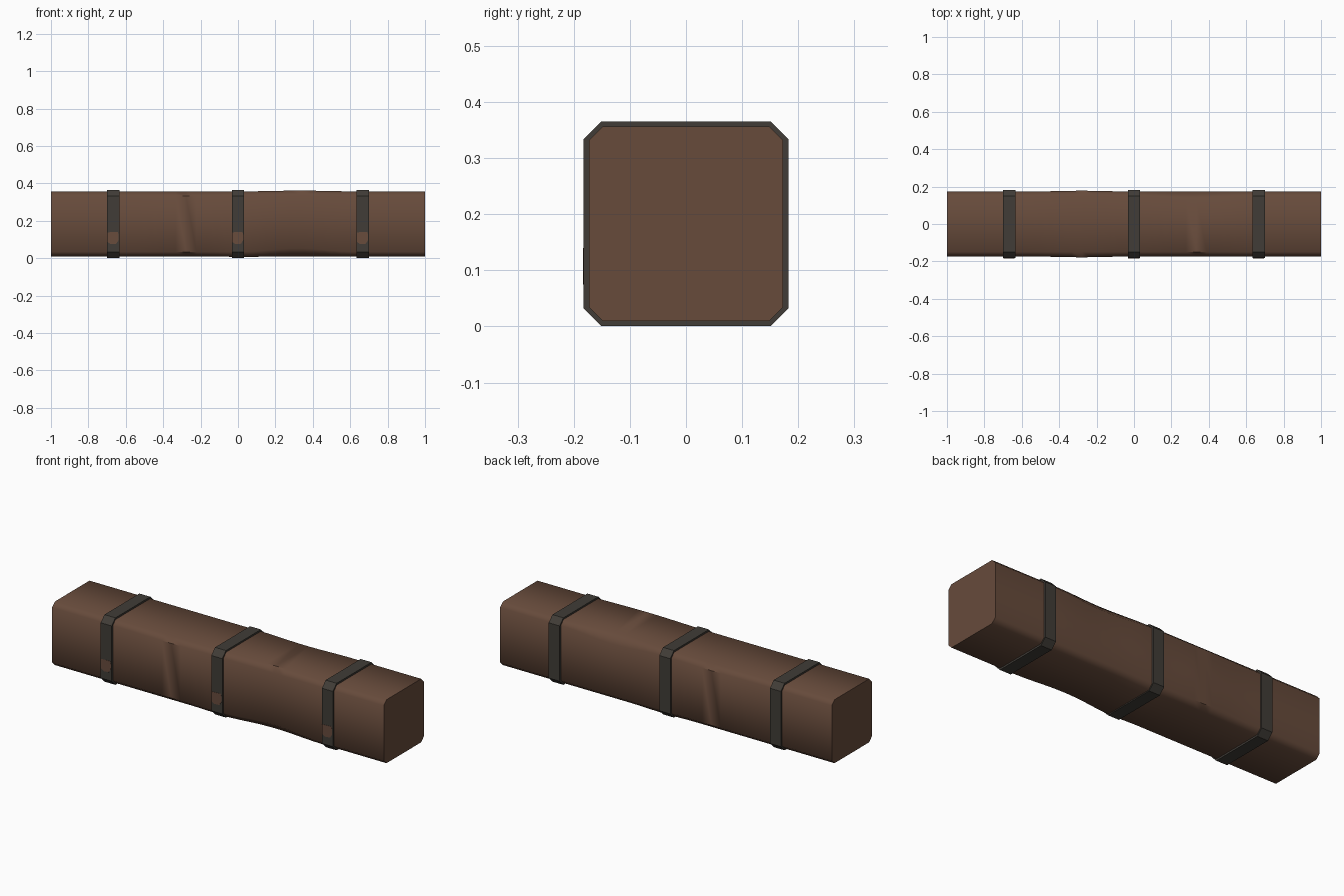
import bpy, bmesh, math

if "Cube" in bpy.data.objects:
    bpy.data.objects.remove(bpy.data.objects["Cube"])

CZ = 0.183  # height of the beam axis


def material(name, rgb):
    m = bpy.data.materials.new(name)
    m.diffuse_color = (*rgb, 1)
    m.use_nodes = True
    m.node_tree.nodes["Principled BSDF"].inputs["Base Color"].default_value = m.diffuse_color
    return m


wood = material("brown wood", (0.135, 0.070, 0.044))
iron = material("dark iron", (0.052, 0.046, 0.038))
rust = material("rust brown", (0.140, 0.072, 0.046))


def finish(bm, name, mat):
    bmesh.ops.recalc_face_normals(bm, faces=bm.faces[:])
    me = bpy.data.meshes.new(name)
    bm.to_mesh(me)
    bm.free()
    me.materials.append(mat)
    ob = bpy.data.objects.new(name, me)
    bpy.context.collection.objects.link(ob)
    return ob


def octagon(h, c):
    """Square section of half size h with corners cut by c, as (y, z)."""
    k = h - c
    return [(k, -h), (h, -k), (h, k), (k, h), (-k, h), (-h, k), (-h, -k), (-k, -h)]


def bump(x, centre, width):
    d = abs(x - centre) / width
    return 0.5 + 0.5 * math.cos(math.pi * d) if d < 1 else 0


def bridge(bm, a, b):
    n = len(a)
    for i in range(n):
        bm.faces.new((a[i], a[(i + 1) % n], b[(i + 1) % n], b[i]))


# Beam: chamfered square timber with slightly worn and swollen stretches
bm = bmesh.new()
rings = []
N = 36
for i in range(N + 1):
    x = -1 + 2 * i / N
    wear = 0.018 * bump(x, 0.32, 0.3)
    side = 0.005 * bump(x, -0.28, 0.3)
    top = 0.005 * bump(x, 0.33, 0.36)
    low = 0.004 * bump(x, 0.03, 0.2)
    ring = []
    for j, (y, z) in enumerate(octagon(0.173, 0.024)):
        if j in (1, 2):
            y += side
        if j in (5, 6):
            y -= side
        if j in (3, 4):
            z += top
        if j in (0, 7):
            z -= low
        # worn corners: back top and front bottom
        if j == 3:
            y -= wear
        if j in (2,):
            z -= wear
        if j == 6:
            z += wear
        if j == 7:
            y += wear
        ring.append(bm.verts.new((x, y, z + CZ)))
    rings.append(ring)
for a, b in zip(rings, rings[1:]):
    bridge(bm, a, b)
bm.faces.new(rings[0])
bm.faces.new(rings[-1])
beam = finish(bm, "beam", wood)
bpy.context.view_layer.objects.active = beam
beam.select_set(True)
bpy.ops.object.shade_smooth_by_angle(angle=math.radians(50))
beam.select_set(False)

for label, x0 in (("left", -0.667), ("middle", 0.0), ("right", 0.667)):
    # Iron band: hollow chamfered ring around the beam
    bm = bmesh.new()
    loops = []
    for x, h, c in ((-0.033, 0.170, 0.026), (-0.033, 0.1825, 0.032),
                    (0.033, 0.1825, 0.032), (0.033, 0.170, 0.026)):
        loops.append([bm.verts.new((x0 + x, y, z + CZ)) for y, z in octagon(h, c)])
    for k in range(4):
        bridge(bm, loops[k], loops[(k + 1) % 4])
    finish(bm, label + "_band", iron)

    # Rust patch: thin plate on the front of the band
    bm = bmesh.new()
    outline = [(-0.031, 0.03), (0.024, 0.032), (0.029, 0.015), (0.028, -0.012),
               (0.016, -0.031), (-0.014, -0.033), (-0.031, -0.022)]
    face = bm.faces.new([bm.verts.new((x0 + x, -0.1835, 0.108 + z)) for x, z in outline])
    ext = bmesh.ops.extrude_face_region(bm, geom=[face])
    for v in [g for g in ext["geom"] if isinstance(g, bmesh.types.BMVert)]:
        v.co.y += 0.002
    finish(bm, label + "_rust_patch", rust)
